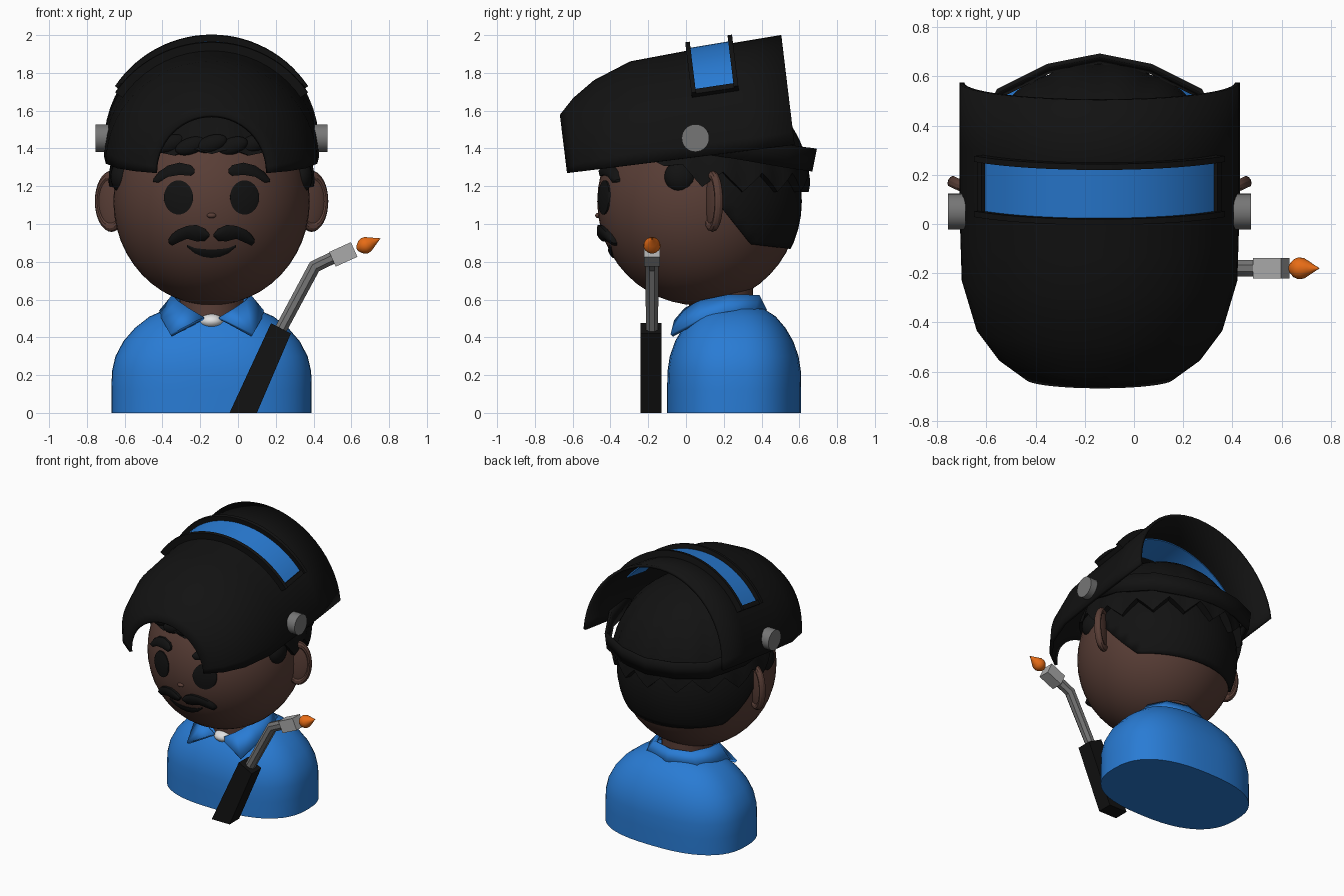
import bpy, bmesh, math
from mathutils import Vector
from math import sin, cos, pi, sqrt, radians

if "Cube" in bpy.data.objects:
    bpy.data.objects.remove(bpy.data.objects["Cube"])

CX = -0.14                                   # the figure stands left of the origin
HC, HR = (CX, 0.065, 1.12), (0.52, 0.535, 0.55)   # head centre and radii


def material(name, r, g, b):
    m = bpy.data.materials.new(name)
    m.diffuse_color = (r, g, b, 1)
    m.use_nodes = True
    m.node_tree.nodes["Principled BSDF"].inputs["Base Color"].default_value = m.diffuse_color
    return m


BLACK = material("black", 0.006, 0.006, 0.006)
SKIN = material("brown skin", 0.10, 0.048, 0.037)
BLUE = material("blue", 0.022, 0.20, 0.66)
GREY = material("grey", 0.18, 0.18, 0.18)
LIGHT = material("light grey", 0.40, 0.40, 0.40)
WHITE = material("white", 0.75, 0.75, 0.75)
ORANGE = material("orange", 0.80, 0.15, 0.008)


def mesh(name, verts, faces, mat, thick=0, offset=-1):
    me = bpy.data.meshes.new(name)
    me.from_pydata([tuple(v) for v in verts], [], faces)
    bm = bmesh.new()
    bm.from_mesh(me)
    bmesh.ops.recalc_face_normals(bm, faces=bm.faces)
    bm.to_mesh(me)
    bm.free()
    me.materials.append(mat)
    ob = bpy.data.objects.new(name, me)
    bpy.context.collection.objects.link(ob)
    if thick:
        mod = ob.modifiers.new("thickness", "SOLIDIFY")
        mod.thickness, mod.offset = thick, offset
    return ob


def loft(name, rows, mat, closed=False, caps=False, thick=0, offset=-1):
    """Skin equal-length rows of points."""
    n = len(rows[0])
    faces = []
    for i in range(len(rows) - 1):
        for j in range(n if closed else n - 1):
            k = (j + 1) % n
            faces.append((i * n + j, i * n + k, (i + 1) * n + k, (i + 1) * n + j))
    if caps:
        faces += [tuple(range(n)), tuple(range((len(rows) - 1) * n, len(rows) * n))]
    return mesh(name, [p for r in rows for p in r], faces, mat, thick, offset)


def ball(name, c, r, mat, rot=(0, 0, 0), seg=32):
    bpy.ops.mesh.primitive_uv_sphere_add(segments=seg, ring_count=seg // 2, location=c, rotation=rot)
    ob = bpy.context.object
    ob.name, ob.scale = name, r
    ob.data.materials.append(mat)
    return ob


def cylinder(name, c, r, depth, mat, rot=(0, 0, 0)):
    bpy.ops.mesh.primitive_cylinder_add(vertices=32, radius=r, depth=depth, location=c, rotation=rot)
    ob = bpy.context.object
    ob.name = name
    ob.data.materials.append(mat)
    return ob


def lerp(table, t):
    """Piecewise linear lookup; rows are (t, a, b, ...)."""
    t = min(max(t, table[0][0]), table[-1][0])
    for p, q in zip(table, table[1:]):
        if t <= q[0]:
            f = (t - p[0]) / (q[0] - p[0])
            return [a + (b - a) * f for a, b in zip(p[1:], q[1:])]


# torso: rounded oval rings closing to a dome
def spow(v, e):
    return math.copysign(abs(v) ** e, v)


rows = []
for z, f in [(0, 1), (.12, 1), (.22, .995), (.3, .96), (.38, .88), (.45, .765), (.51, .62), (.55, .45), (.57, .25), (.575, .02)]:
    rows.append([(CX + .53 * f * spow(cos(a), .8), .255 + .355 * f * spow(sin(a), .8), z)
                 for a in [2 * pi * i / 48 for i in range(48)]])
loft("torso", rows, BLUE, closed=True, caps=True)

# neck, undershirt and shirt collar
cylinder("neck", (CX, .185, .57), .17, .24, SKIN)
ball("undershirt", (CX, .035, .485), (.065, .065, .04), WHITE, seg=16)
top = [(.04, -.01, .50), (.12, .0, .55), (.175, .08, .59), (.20, .22, .62), (.14, .34, .62), (0, .38, .62)]
low = [(.075, -.055, .485), (.215, -.075, .41), (.26, .08, .495), (.27, .22, .535), (.2, .36, .54), (0, .42, .54)]


def both_sides(half):
    return [(CX - x, y, z) for x, y, z in half] + [(CX + x, y, z) for x, y, z in half[-2::-1]]


loft("collar", [both_sides(top), both_sides(low)], BLUE, thick=.02, offset=0)

# head, nose and ears
ball("head", HC, HR, SKIN, seg=48)
ball("nose", (CX, -.465, 1.045), (.025, .016, .014), SKIN, seg=16)
for s in (-1, 1):
    ball("ear", (CX + s * .53, .14, 1.12), (.085, .025, .15), SKIN, (0, 0, s * radians(25)))
    bpy.ops.mesh.primitive_torus_add(major_radius=1, minor_radius=.2, major_segments=32, minor_segments=10,
                                     location=(CX + s * .53, .14, 1.12), rotation=(pi / 2, 0, s * radians(25)))
    rim = bpy.context.object
    rim.name, rim.scale = "ear_rim", (.078, .135, .12)
    rim.data.materials.append(SKIN)


# face features: columns (dx, top, bottom) wrapped onto the head
def feature(name, cols, out, mat=BLACK, sides=(-1, 1)):
    for s in sides:
        rows = []
        for dx, zt, zb in cols:
            row = []
            for k in range(7):
                z = zb + (zt - zb) * k / 6
                d = sqrt(max(0, 1 - (dx / HR[0]) ** 2 - ((z - HC[2]) / HR[2]) ** 2))
                row.append((CX + s * dx, HC[1] - HR[1] * d - out * (sin(pi * (k + 1) / 8) ** .5), z))
            rows.append(row)
        ob = loft(name, rows, mat)
        bm = bmesh.new()                      # pull the outline back into the head
        bm.from_mesh(ob.data)
        edges = [e for e in bm.edges if e.is_boundary]
        new = bmesh.ops.extrude_edge_only(bm, edges=edges)["geom"]
        for v in new:
            if isinstance(v, bmesh.types.BMVert):
                v.co.y += out + .01
        bmesh.ops.recalc_face_normals(bm, faces=bm.faces)
        if sum(f.normal.y * f.calc_area() for f in bm.faces if abs(f.normal.y) > .5) > 0:
            bmesh.ops.reverse_faces(bm, faces=bm.faces)
        bm.to_mesh(ob.data)
        bm.free()


feature("eye", [(.175 - .077 * cos(t), 1.14 + .09 * sin(t) + .001, 1.14 - .09 * sin(t))
                for t in [pi * i / 16 for i in range(17)]], .009)
feature("eyebrow", [(.09, 1.29, 1.27), (.11, 1.312, 1.255), (.17, 1.325, 1.26), (.23, 1.31, 1.25),
                    (.28, 1.275, 1.22), (.31, 1.235, 1.222)], .025)
feature("moustache", [(.01, .945, .935), (.035, .975, .91), (.08, .995, .908), (.13, .99, .922),
                      (.18, .97, .90), (.21, .945, .885), (.227, .92, .90)], .03)
feature("mouth", [(-.13, .89, .878), (-.09, .873, .845), (-.045, .867, .826), (0, .865, .82),
                  (.045, .867, .826), (.09, .873, .845), (.13, .89, .878)], .009, sides=(1,))

# short hair at the back: an oversized head shell trimmed by planes
back = ball("back_hair", HC, (1, 1, 1), BLACK, seg=48)
bm = bmesh.new()
bm.from_mesh(back.data)
for v in bm.verts:
    v.co = Vector((v.co.x * HR[0] * 1.025, v.co.y * HR[1] * 1.025, v.co.z * HR[2] * 1.02))
for point, normal in [((0, .47, -.25), (0, -.12, -1)), ((0, .115, -.02), (0, -.78, -.62)), ((0, .06, 0), (0, -1, 0))]:
    bmesh.ops.bisect_plane(bm, geom=bm.verts[:] + bm.edges[:] + bm.faces[:], plane_co=point,
                           plane_no=normal, clear_outer=True)
bm.to_mesh(back.data)
bm.free()
back.modifiers.new("thickness", "SOLIDIFY").thickness = .02

# top hair: grooved dome with a jagged rim
N = 96
rows = []
for k in range(-1, 13):
    row = []
    for i in range(N):
        a = 2 * pi * i / N
        back_side = .5 + .5 * sin(a)
        rim = 1.40 - .13 * min(1, back_side * 1.6)
        rim -= (.10 if back_side > .4 else .03) * abs((i % 6) / 3 - 1)
        t = max(k, 0) / 12
        e0 = math.asin((rim - 1.2) / .58)
        e = e0 + (pi / 2 - .02 - e0) * t
        r = cos(e) * (1 + .025 * abs(sin(8 * a)) * (1 - t)) * (.9 if k < 0 else 1)
        ry = .565 if sin(a) > 0 else .53
        row.append((CX + .54 * r * cos(a), .085 + ry * r * sin(a), 1.2 + .58 * sin(e)))
    rows.append(row)
loft("top_hair", rows, BLACK, closed=True)
for s in (-1, 1):
    ball("side_tuft", (CX + s * .475, -.03, 1.25), (.06, .085, .085), BLACK, seg=20)
for i in range(5):
    ball("fringe_lock", (CX - .22 + .11 * i, -.40 + .012 * abs(i - 2) ** 2, 1.425 - .012 * (i % 2)),
         (.085, .035, .045), BLACK, (0, radians(-18), 0), 20)

# raised welding mask: arches of changing width and height along a tilted base line
ARCH = [(-.63, .30, .31), (-.55, .41, .39), (-.43, .50, .47), (-.23, .56, .545), (.09, .57, .565), (.575, .57, .585)]


def arch_point(y, a, grow=0):
    w, h = lerp(ARCH, y)
    up = (h + grow) * sin(a)
    return (CX + (w + grow) * cos(a), y - .122 * up, 1.27 + (y + .63) * .1245 + .9925 * up)


def arch_row(y, a0, a1, grow=0, n=28):
    return [arch_point(y, radians(a0 + (a1 - a0) * i / n), grow) for i in range(n + 1)]


def arch_block(name, y0, y1, a0, a1, inner, outer, mat):
    rows = [arch_row(y, a0, a1, g) for y, g in [(y0, inner), (y0, outer), (y1, outer), (y1, inner), (y0, inner)]]
    ob = loft(name, rows, mat)
    n = len(rows[0])
    bm = bmesh.new()
    bm.from_mesh(ob.data)
    bmesh.ops.remove_doubles(bm, verts=bm.verts, dist=1e-5)
    bmesh.ops.holes_fill(bm, edges=[e for e in bm.edges if e.is_boundary])
    bmesh.ops.recalc_face_normals(bm, faces=bm.faces)
    bm.to_mesh(ob.data)
    bm.free()


shell_rows = []
for y in (-.63, -.59, -.55, -.49, -.43, -.33, -.23, -.07, .09, .33, .575):
    shell_rows.append([(p[0], p[1], p[2]) for p in arch_row(y, 0, 180)])
loft("mask_shell", shell_rows, BLACK, thick=.02, offset=-1)
arch_block("mask_window", .09, .30, 37, 143, -.028, .012, BLUE)
for y in (.07, .295):
    arch_block("window_frame", y, y + .024, 34, 146, -.01, .045, BLACK)
for a in (34, 143):
    arch_block("window_frame_end", .07, .319, a, a + 3, -.01, .03, BLACK)

# head strap and hinge knobs
band = [(.55, .05, 1.44), (.535, .3, 1.40), (.41, .53, 1.36), (.21, .63, 1.345), (0, .672, 1.34)]
loft("head_strap", [both_sides([(x, y + d * .2, z + d) for x, y, z in band]) for d in (-.06, .06)],
     BLACK, thick=.018, offset=0)
for s in (-1, 1):
    cylinder("hinge_knob", (CX + s * .58, .05, 1.455), .073, .07, GREY, (0, pi / 2, 0))


# welding torch in front of the right shoulder
def ring(x, z, d, r, n, y=-.18):
    d = Vector((d[0], 0, d[1])).normalized()
    side = Vector((-d.z, 0, d.x))
    c = Vector((x, y, z))
    return [c + r * (cos(t) * side + sin(t) * Vector((0, 1, 0)))
            for t in [2 * pi * (i + .5) / n for i in range(n)]]


outline = [(-.045, 0), (.10, 0), (.28, .42), (.175, .475)]
loft("torch_handle", [[(x, y, z) for x, z in outline] for y in (-.24, -.13)], BLACK, closed=True, caps=True)
loft("torch_tube", [ring(.22, .43, (.5, .87), .035, 8), ring(.405, .775, (.72, .7), .037, 8),
                    ring(.52, .83, (.9, .42), .035, 8)], GREY, closed=True, caps=True)
loft("torch_nozzle", [ring(.50, .813, (.9, .4), .06, 4), ring(.615, .865, (.9, .4), .06, 4)],
     LIGHT, closed=True, caps=True)
flame = [(0, .004), (.008, .02), (.025, .037), (.045, .045), (.065, .042), (.09, .028), (.118, .011), (.137, .001)]
loft("flame", [ring(.629 + .91 * t, .866 + .42 * t, (.91, .42), r, 16) for t, r in flame],
     ORANGE, closed=True, caps=True)

# smooth shading with sharp edges kept
bpy.ops.object.select_all(action='SELECT')
bpy.context.view_layer.objects.active = bpy.data.objects["head"]
bpy.ops.object.shade_smooth_by_angle(angle=radians(35))
